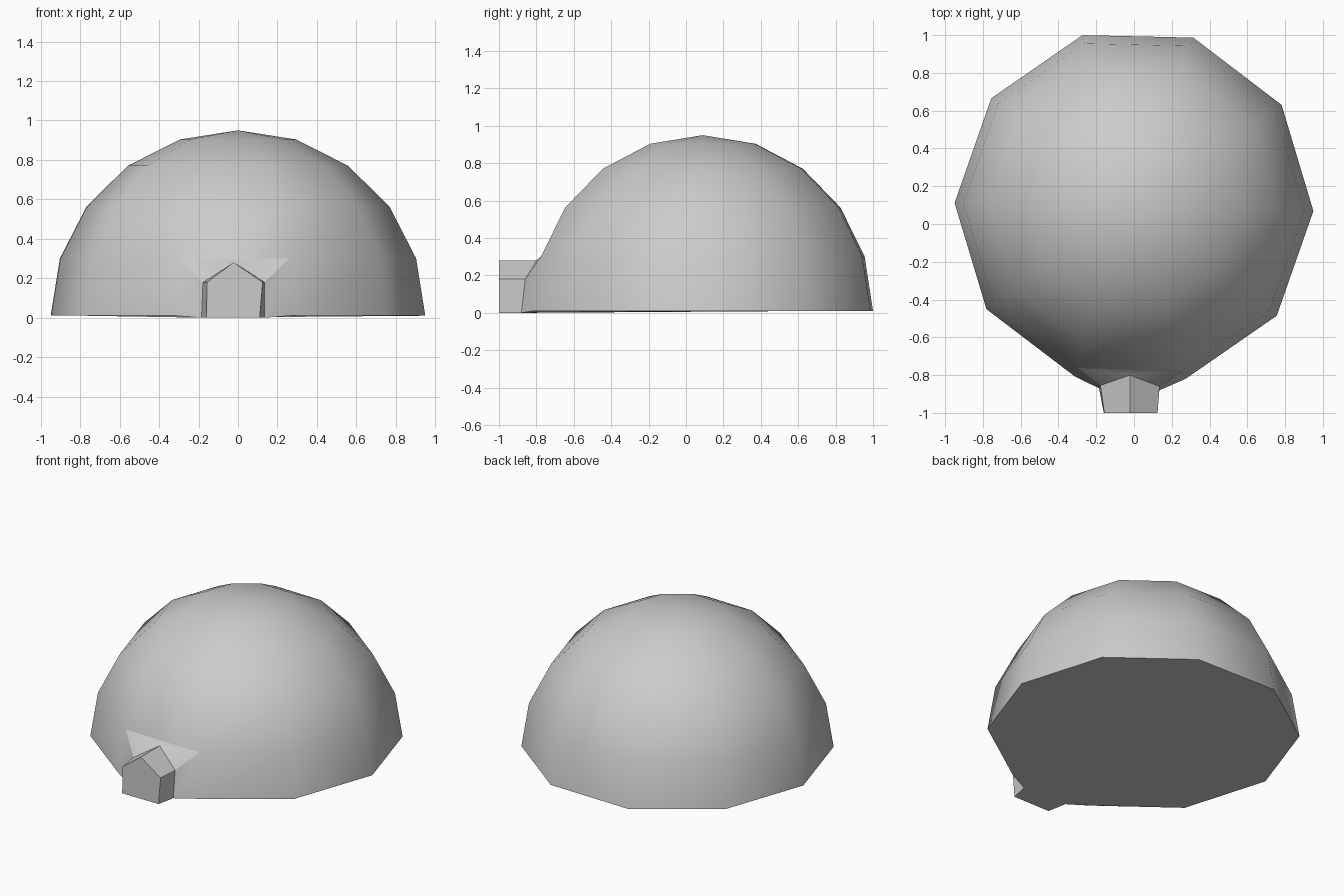
import bpy, math

if "Cube" in bpy.data.objects:
    bpy.data.objects.remove(bpy.data.objects["Cube"])

N, R, H, CY, Z0 = 10, 0.95, 0.94, 0.09, 0.01
TURN = math.radians(-1.3)


def make(name, verts, faces, angle):
    me = bpy.data.meshes.new(name)
    me.from_pydata(verts, [], faces)
    me.update()
    ob = bpy.data.objects.new(name, me)
    bpy.context.collection.objects.link(ob)
    bpy.ops.object.select_all(action='DESELECT')
    ob.select_set(True)
    bpy.context.view_layer.objects.active = ob
    bpy.ops.object.shade_smooth_by_angle(angle=math.radians(angle))
    return ob


def dome_point(ring, k):
    lat, lon = math.radians(18 * ring), TURN + math.radians(36 * k)
    r = R * math.cos(lat)
    return (r * math.cos(lon), CY + r * math.sin(lon), Z0 + H * math.sin(lat))


# entrance corners where the tunnel meets the dome: floor, eaves, ridge
base_l, base_r = (-0.185, -0.87, 0), (0.135, -0.88, 0)
eave_l, eave_r = (-0.178, -0.855, 0.18), (0.135, -0.86, 0.18)
ridge = (-0.022, -0.80, 0.28)
joint = [base_l, base_r, eave_r, ridge, eave_l]
# outer end of the tunnel
front = [(-0.16, -1, 0), (0.11, -1, 0), (0.125, -1, 0.18),
         (-0.022, -1, 0.28), (-0.157, -1, 0.18)]

# dome: five rings of ten points and an apex, open at the front lower panel
DOOR = 7
verts = [dome_point(r, k) for r in range(5) for k in range(N)] + [(0, CY, Z0 + H)]
apex = 5 * N
faces = []
for r in range(4):
    for k in range(N):
        n = (k + 1) % N
        if r == 0 and k == DOOR:
            continue
        faces.append((r * N + k, r * N + n, r * N + N + n, r * N + N + k))
faces += [(4 * N + k, 4 * N + (k + 1) % N, apex) for k in range(N)]

# cheeks beside the doorway and the floor
b = len(verts)
verts += [base_l, base_r, eave_r, eave_l]
faces.append((DOOR, b, b + 3, N + DOOR))
faces.append((b + 1, DOOR + 1, N + DOOR + 1, b + 2))
faces.append(tuple(reversed(list(range(DOOR + 1)) + [b, b + 1] + list(range(DOOR + 1, N)))))
make("dome", verts, faces, 45)

# entrance tunnel with a pitched roof and a flared collar running up to the dome
top_l, top_r = dome_point(1, DOOR), dome_point(1, DOOR + 1)
make("entrance", front + joint + [top_l, top_r],
     [(0, 1, 2, 3, 4)] + [(i, i + 5, (i + 1) % 5 + 5, (i + 1) % 5) for i in range(5)]
     + [(9, 8, 10), (8, 7, 11), (8, 11, 10)], 30)
